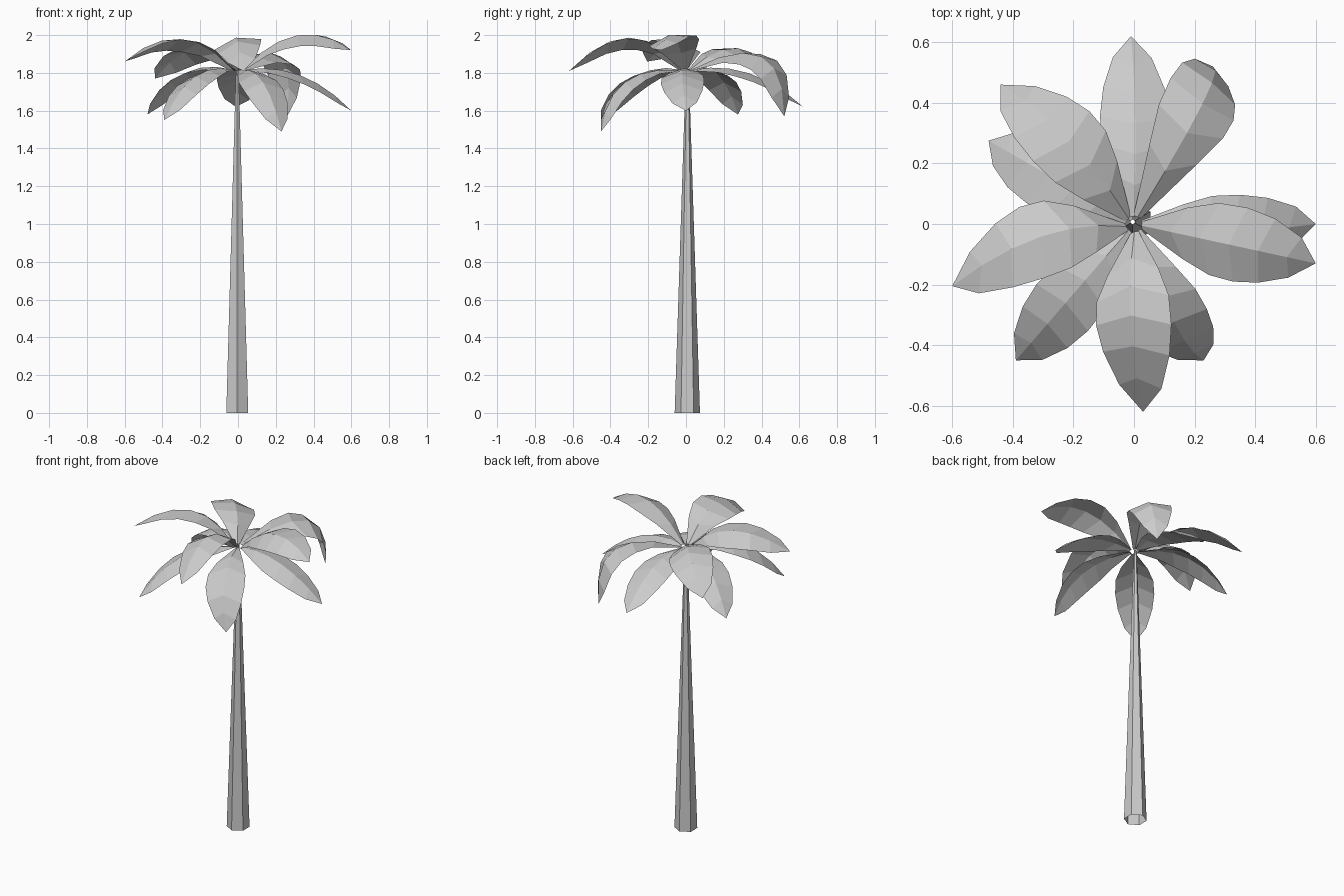
import bpy, bmesh, math
from mathutils import Vector, Matrix

if "Cube" in bpy.data.objects:
    bpy.data.objects.remove(bpy.data.objects["Cube"])


def add_object(name, bm):
    mesh = bpy.data.meshes.new(name)
    bm.to_mesh(mesh)
    bm.free()
    obj = bpy.data.objects.new(name, mesh)
    bpy.context.collection.objects.link(obj)
    return obj


# Tapered six-sided trunk, open at the ends, corners facing front and back
bm = bmesh.new()
bmesh.ops.create_cone(bm, cap_ends=False, segments=6, radius1=0.067, radius2=0.008,
                      depth=1.82, matrix=Matrix.Translation((-0.004, 0.007, 0.91)))
add_object("trunk", bm)

HALF_WIDTHS = [0.014, 0.09, 0.127, 0.132, 0.116, 0.074, 0.0]


def frond(name, tip, control, roll, width, bow):
    """Folded leaf along a curve (distance from trunk, height), bowed to its right."""
    out = Vector((tip[0], tip[1], 0))
    reach = out.length
    out.normalize()
    left = Vector((0, 0, 1)).cross(out)
    a, b, c = Vector((0.025, 1.815)), Vector(control), Vector((reach, tip[2]))
    roll, fold = math.radians(roll), math.radians(15)
    n = len(HALF_WIDTHS) - 1

    def point(t):
        p = a * (1 - t) ** 2 + b * 2 * t * (1 - t) + c * t * t
        return out * p.x + Vector((0, 0, p.y)) - left * bow * 4 * t * (1 - t)

    bm = bmesh.new()
    rows = []
    for i, hw in enumerate(HALF_WIDTHS):
        t = i / n
        mid = bm.verts.new(point(t))
        if i == n:
            rows.append((mid, mid, mid))
            continue
        # edges sweep slightly outwards, giving chevron rows
        te = t + 0.06 * min(1, i)
        tangent = (point(te + 0.01) - point(te - 0.01)).normalized()
        normal = tangent.cross(left).normalized()
        edges = []
        for side in (1, -1):
            lift = side * roll - fold
            edges.append(bm.verts.new(point(te) + hw * width *
                         (left * side * math.cos(lift) + normal * math.sin(lift))))
        rows.append((edges[0], mid, edges[1]))
    for r0, r1 in zip(rows, rows[1:]):
        for j in (0, 1):
            verts = list(dict.fromkeys((r0[j], r0[j + 1], r1[j + 1], r1[j])))
            bm.faces.new(verts)
    bmesh.ops.recalc_face_normals(bm, faces=bm.faces)
    if sum(f.normal.z for f in bm.faces) < 0:
        bmesh.ops.reverse_faces(bm, faces=bm.faces)
    add_object(name, bm)


# Upper ring of arched leaves: tip, curve control (distance, height), bow
upper = [
    ((-0.60, -0.205, 1.86), (0.28, 2.12), 0.06),
    ((0.60, -0.13, 1.92), (0.32, 2.13), 0.0),
    ((0.03, -0.62, 1.81), (0.28, 2.16), 0.025),
    ((0.26, 0.52, 1.57), (0.61, 2.08), 0.025),
    ((-0.44, 0.46, 1.77), (0.36, 2.07), 0.035),
]
for i, (tip, control, bow) in enumerate(upper):
    frond(f"upper_leaf_{i + 1}", tip, control, 13, 1.0, bow)

# Lower ring of drooping leaves
lower = [
    ((-0.48, 0.275, 1.58), (0.36, 1.90), 0.0),
    ((-0.01, 0.62, 1.62), (0.34, 1.88), 0.01),
    ((0.60, 0.0, 1.60), (0.34, 1.87), 0.02),
    ((-0.39, -0.45, 1.55), (0.38, 1.88), 0.0),
    ((0.23, -0.45, 1.49), (0.43, 1.85), 0.03),
]
for i, (tip, control, bow) in enumerate(lower):
    frond(f"lower_leaf_{i + 1}", tip, control, 3, 0.9, bow)
